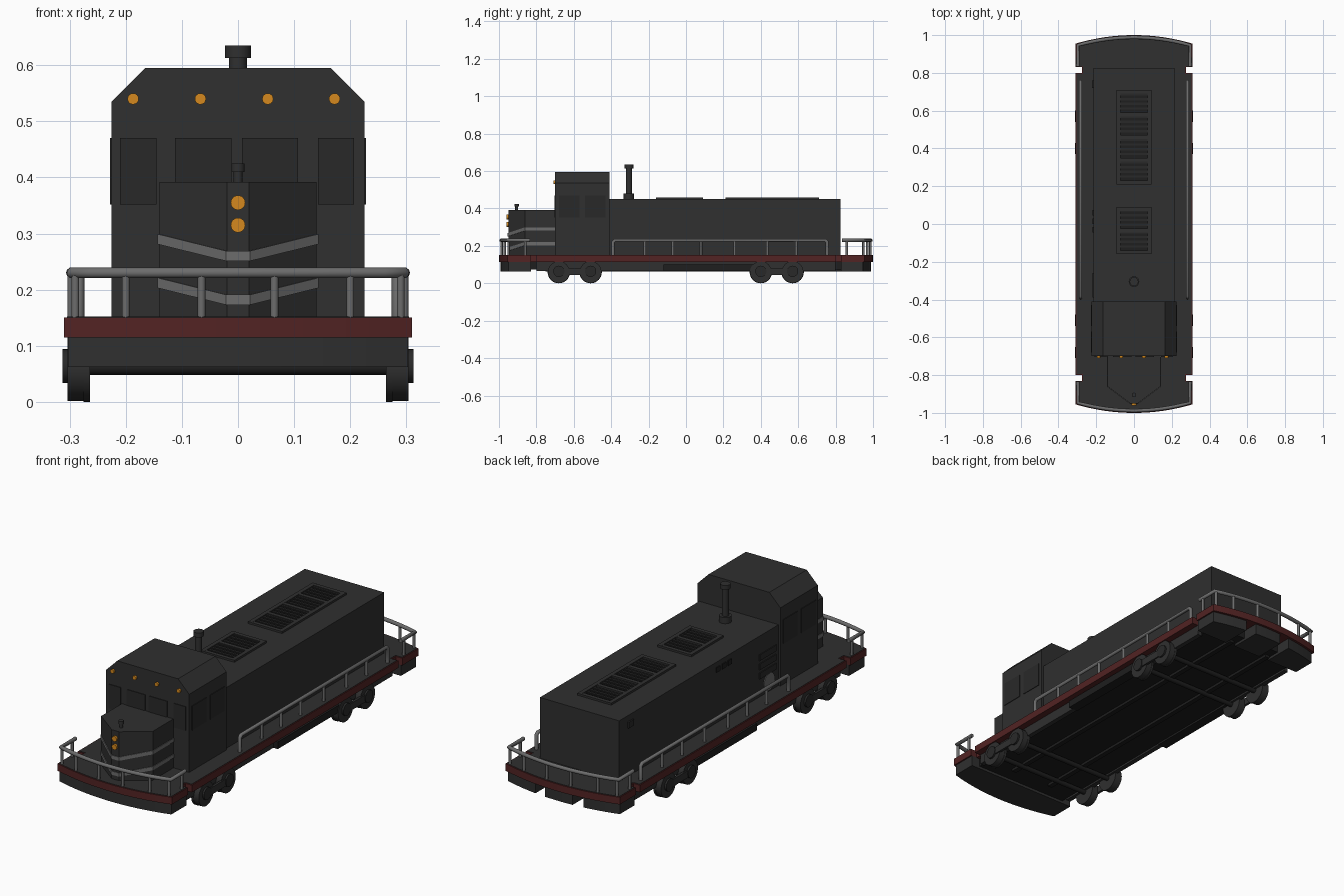
import bpy, bmesh, math
from mathutils import Vector, Matrix

if "Cube" in bpy.data.objects:
    bpy.data.objects.remove(bpy.data.objects["Cube"])


def mat(name, r, g, b):
    m = bpy.data.materials.new(name)
    m.diffuse_color = (r, g, b, 1)
    m.use_nodes = True
    m.node_tree.nodes["Principled BSDF"].inputs["Base Color"].default_value = m.diffuse_color
    return m


BODY = mat("charcoal", 0.029, 0.029, 0.029)
PANEL = mat("dark panel", 0.022, 0.022, 0.022)
BLACK = mat("black", 0.013, 0.013, 0.013)
RED = mat("dark red", 0.085, 0.017, 0.017)
GREY = mat("grey", 0.15, 0.15, 0.15)
AMBER = mat("amber", 0.66, 0.25, 0.013)


def finish(name, bm, m, smooth=False):
    bmesh.ops.recalc_face_normals(bm, faces=bm.faces)
    me = bpy.data.meshes.new(name)
    bm.to_mesh(me)
    bm.free()
    me.materials.append(m)
    ob = bpy.data.objects.new(name, me)
    bpy.context.collection.objects.link(ob)
    if smooth:
        bpy.context.view_layer.objects.active = ob
        ob.select_set(True)
        bpy.ops.object.shade_smooth_by_angle(angle=math.radians(40))
        ob.select_set(False)
    return ob


def boxes(name, m, *ranges):
    """Each range is x0, x1, y0, y1, z0, z1."""
    bm = bmesh.new()
    for x0, x1, y0, y1, z0, z1 in ranges:
        mx = Matrix.Translation(((x0 + x1) / 2, (y0 + y1) / 2, (z0 + z1) / 2)) \
            @ Matrix.Diagonal((x1 - x0, y1 - y0, z1 - z0, 1))
        bmesh.ops.create_cube(bm, size=1, matrix=mx)
    return finish(name, bm, m)


def cylinders(name, m, *items, n=24):
    """Each item is start point, end point, radius."""
    bm = bmesh.new()
    for a, b, r in items:
        a, b = Vector(a), Vector(b)
        d = b - a
        mx = Matrix.Translation((a + b) / 2) @ d.to_track_quat('Z', 'Y').to_matrix().to_4x4()
        bmesh.ops.create_cone(bm, cap_ends=True, segments=n, radius1=r, radius2=r,
                              depth=d.length, matrix=mx)
    return finish(name, bm, m, True)


def prism(name, m, pts, vec):
    """Flat outline of 3D points swept along vec."""
    bm = bmesh.new()
    f = bm.faces.new([bm.verts.new(p) for p in pts])
    g = bmesh.ops.extrude_face_region(bm, geom=[f])
    bmesh.ops.translate(bm, vec=vec, verts=[v for v in g['geom'] if isinstance(v, bmesh.types.BMVert)])
    return finish(name, bm, m)


def tube(name, pts, r):
    """Round rail along a path."""
    cu = bpy.data.curves.new(name, 'CURVE')
    cu.dimensions = '3D'
    cu.bevel_depth, cu.bevel_resolution, cu.use_fill_caps = r, 3, True
    sp = cu.splines.new('POLY')
    sp.points.add(len(pts) - 1)
    for p, q in zip(sp.points, pts):
        p.co = (*q, 1)
    for p in sp.points:
        p.radius = 1
    cu.splines[0].use_smooth = True
    cu.materials.append(GREY)
    bpy.context.collection.objects.link(bpy.data.objects.new(name, cu))


def end_y(x):
    return 1 - 0.045 * (x / 0.31) ** 2


def deck_outline(i, z):
    """Plan with bowed ends and four step notches, inset by i."""
    w = 0.31 - i
    arc = [(w - 2 * w * k / 16, end_y(w - 2 * w * k / 16) - i) for k in range(17)]
    step = [(w, 0.80 - i), (0.275 - i, 0.80 - i), (0.275 - i, 0.83 + i), (w, 0.83 + i)]
    half = step + arc + [(-x, y) for x, y in reversed(step)]
    return [(x, y, z) for x, y in half] + [(-x, -y, z) for x, y in half]


# Deck and walkway
prism("deck", RED, deck_outline(0, 0.115), (0, 0, 0.035))
prism("walkway", BODY, deck_outline(0.005, 0.149), (0, 0, 0.003))

# Underframe, front apron, rear apron blocks, tank boxes
boxes("underframe", BLACK, (-0.255, 0.255, -0.84, 0.90, 0.075, 0.116))
boxes("frame_beams", BLACK, *[(x - 0.012, x + 0.012, -0.75, 0.85, 0.062, 0.08) for x in (-0.11, 0.11)])
boxes("side_tanks", BLACK, *[(s * 0.275 - 0.025, s * 0.275 + 0.025, -0.12, 0.38, 0.065, 0.10) for s in (-1, 1)])
boxes("side_sills", BODY, *[(s * 0.265 - 0.012, s * 0.265 + 0.012, -0.80, 0.80, 0.066, 0.116) for s in (-1, 1)])
xs = [0.303 - 0.606 * k / 16 for k in range(17)]
prism("front_apron", BODY, [(0.303, -0.83, 0.062)] + [(x, -end_y(x) + 0.008, 0.062) for x in xs]
      + [(-0.303, -0.83, 0.062)], (0, 0, 0.054))
for n, x0, x1 in (("right", 0.13, 0.303), ("middle", -0.075, 0.075), ("left", -0.303, -0.13)):
    ex = [x1 + (x0 - x1) * k / 5 for k in range(6)]
    prism(n + "_rear_apron", BODY, [(x1, 0.83, 0.062)] + [(x, end_y(x) - 0.012, 0.062) for x in ex]
          + [(x0, 0.83, 0.062)], (0, 0, 0.054))

# Wheels and bogie side frames
AX = (-0.68, -0.51, 0.40, 0.57)
for s, n in ((1, "right"), (-1, "left")):
    cylinders(n + "_wheels", BODY, *[((s * 0.274, y, 0.06), (s * 0.304, y, 0.06), 0.058) for y in AX],
              *[((s * 0.264, y, 0.06), (s * 0.275, y, 0.06), 0.06) for y in AX], n=32)
    cylinders(n + "_axle_boxes", PANEL, *[((s * 0.30, y, 0.064), (s * 0.313, y, 0.064), 0.03) for y in AX])
    boxes(n + "_bogie_frames", BODY, *[(s * 0.304 - 0.006, s * 0.304 + 0.006, c - 0.085, c + 0.085, 0.045, 0.08)
                                      for c in (-0.595, 0.485)])
cylinders("axles", BLACK, *[((-0.27, y, 0.06), (0.27, y, 0.06), 0.012) for y in AX], n=12)

# Engine hood and cab with chamfered roof
boxes("engine_hood", BODY, (-0.215, 0.215, -0.415, 0.825, 0.15, 0.45))
prism("cab", BODY, [(-0.225, -0.70, 0.15), (0.225, -0.70, 0.15), (0.225, -0.70, 0.535), (0.165, -0.70, 0.595),
                    (-0.165, -0.70, 0.595), (-0.225, -0.70, 0.535)], (0, 0.29, 0))

# Cab windows
boxes("front_windows", PANEL, *[(a, b, -0.703, -0.699, 0.352, 0.47) for a, b in
                                ((-0.21, -0.145), (-0.112, -0.012), (0.007, 0.107), (0.143, 0.207))])
boxes("side_windows", PANEL, *[(s * 0.225 - 0.003, s * 0.225 + 0.003, y, y + 0.11, 0.352, 0.47)
                               for s in (-1, 1) for y in (-0.68, -0.54)])

# Pointed nose
prism("nose", BODY, [(0.14, -0.695, 0.15), (0.14, -0.86, 0.15), (0.02, -0.95, 0.15),
                     (-0.02, -0.95, 0.15), (-0.14, -0.86, 0.15), (-0.14, -0.695, 0.15)], (0, 0, 0.242))

# Chevron stripes wrapped around the nose
for n, z in (("upper", 0.29), ("lower", 0.212)):
    half = [(0.142, -0.70, z), (0.142, -0.861, z), (0.021, -0.952, z - 0.03)]
    path = half + [(-x, y, h) for x, y, h in reversed(half)]
    bm = bmesh.new()
    rows = [(bm.verts.new((x, y, h - 0.009)), bm.verts.new((x, y, h + 0.009))) for x, y, h in path]
    for (a, b), (c, d) in zip(rows, rows[1:]):
        bm.faces.new((a, c, d, b))
    stripe = finish(n + "_nose_stripe", bm, GREY)
    sol = stripe.modifiers.new("thickness", 'SOLIDIFY')
    sol.thickness, sol.offset = 0.003, 0

# Lamps
cylinders("headlights", AMBER, *[((0, -0.945, z), (0, -0.96, z), 0.013) for z in (0.315, 0.355)])
cylinders("cab_lights", AMBER, *[((x, -0.695, 0.54), (x, -0.709, 0.54), 0.01)
                                 for x in (-0.187, -0.067, 0.053, 0.172)], n=16)

# Exhaust stack and nose vent pipe
cylinders("exhaust_stack", BODY, ((0, -0.305, 0.45), (0, -0.305, 0.63), 0.016),
          ((0, -0.305, 0.45), (0, -0.305, 0.48), 0.028), ((0, -0.305, 0.613), (0, -0.305, 0.635), 0.023))
cylinders("nose_vent", BODY, ((0, -0.905, 0.39), (0, -0.905, 0.42), 0.008),
          ((0, -0.905, 0.41), (0, -0.905, 0.425), 0.012), n=16)

# Roof grilles: frame, dark openings, slats
for n, y0, y1, cells in (("rear", 0.21, 0.71, 4), ("front", -0.16, 0.09, 2)):
    t, w = 0.02, 0.092
    p = (y1 - y0 - t) / cells
    bars = [(-w, -w + t, y0, y1, 0.449, 0.46), (w - t, w, y0, y1, 0.449, 0.46)]
    bars += [(-w, w, y0 + k * p, y0 + k * p + t, 0.449, 0.4595) for k in range(cells + 1)]
    boxes(n + "_grille_frame", BODY, *bars)
    boxes(n + "_grille_opening", BLACK, (-w + t, w - t, y0 + t, y1 - t, 0.449, 0.4515))
    boxes(n + "_grille_slats", PANEL, *[(-w + t, w - t, y0 + k * p + t + j * 0.025, y0 + k * p + t + j * 0.025 + 0.012,
                                        0.451, 0.456) for k in range(cells) for j in (0.6, 1.6, 2.6, 3.6)])

# Left hood details: vents, access louvres, round cover, marker box
X0, X1 = -0.219, -0.213
boxes("hood_vents", BLACK, *[(X0, X1, y, y + 0.03, 0.40, 0.425) for y in (-0.045, 0.0, 0.045)])
boxes("hood_louvres", PANEL, *[(X0, X1, -0.39, -0.26, z, z + 0.03) for z in (0.24, 0.285, 0.33)])
cylinders("round_cover", GREY, ((X0, -0.335, 0.20), (X1, -0.335, 0.20), 0.042))
boxes("marker_box", PANEL, (-0.222, -0.213, 0.72, 0.76, 0.39, 0.42))

# Side handrails
ZR = 0.23
for s, n in ((1, "right"), (-1, "left")):
    x = s * 0.283
    tube(n + "_handrail", [(x, -0.39, 0.15), (x, -0.39, ZR - 0.01), (x, -0.38, ZR), (x, 0.745, ZR),
                           (x, 0.755, ZR - 0.01), (x, 0.755, 0.15)], 0.009)
    cylinders(n + "_handrail_posts", GREY, *[((x, y, 0.15), (x, y, ZR), 0.007)
                                            for y in (-0.22, -0.07, 0.08, 0.26, 0.435, 0.59)], n=12)

# End handrails following the bowed deck
for s, n in ((-1, "front"), (1, "rear")):
    arc = [(0.297 - 0.594 * k / 16, s * (end_y(0.297 - 0.594 * k / 16) - 0.012), ZR) for k in range(17)]
    tube(n + "_handrail", [(0.297, s * 0.835, ZR)] + arc + [(-0.297, s * 0.835, ZR)], 0.0095)
    feet = [(x, s * (end_y(x) - 0.012)) for x in (-0.29, -0.2, -0.065, 0.065, 0.2, 0.29)]
    feet += [(x, s * 0.86) for x in (-0.297, 0.297)]
    cylinders(n + "_handrail_posts", GREY, *[((x, y, 0.15), (x, y, ZR), 0.007) for x, y in feet], n=12)
